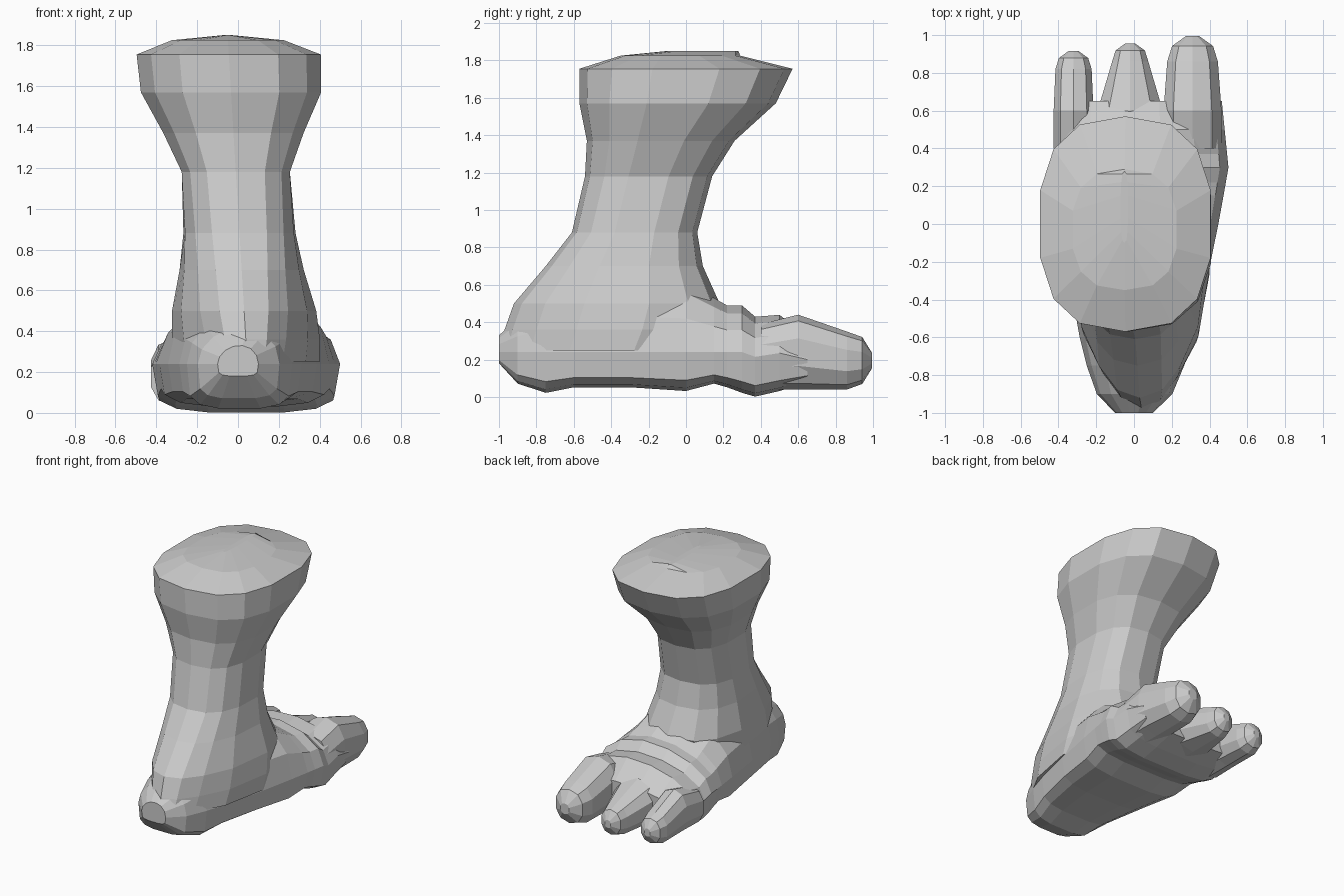
import bpy, bmesh
from math import cos, sin, pi, sqrt, copysign

cube = bpy.data.objects.get("Cube")
if cube:
    bpy.data.objects.remove(cube, do_unlink=True)

grey = (0.6, 0.6, 0.6, 1)
material = bpy.data.materials.new("plain grey")
material.use_nodes = True
material.diffuse_color = grey
material.node_tree.nodes["Principled BSDF"].inputs["Base Color"].default_value = grey


def loft(name, rings):
    """Skin a list of equal-length point rings and cap both ends."""
    bm = bmesh.new()
    loops = [[bm.verts.new(point) for point in ring] for ring in rings]
    for lower, upper in zip(loops, loops[1:]):
        for i in range(len(lower)):
            bm.faces.new((lower[i - 1], lower[i], upper[i], upper[i - 1]))
    bm.faces.new(loops[0])
    bm.faces.new(loops[-1])
    bmesh.ops.recalc_face_normals(bm, faces=bm.faces)
    mesh = bpy.data.meshes.new(name)
    bm.to_mesh(mesh)
    bm.free()
    mesh.materials.append(material)
    obj = bpy.data.objects.new(name, mesh)
    bpy.context.collection.objects.link(obj)
    return obj


def mix(start, end, factor):
    return start + (end - start) * factor


def power(value, exponent):
    return copysign(abs(value) ** exponent, value)


def oval(sides, first_angle, exponent):
    """Unit oval; an exponent below one makes it squarer."""
    for i in range(sides):
        angle = first_angle + 2 * pi * i / sides
        yield power(cos(angle), exponent), power(sin(angle), exponent)


def leg_ring(height, half_width, back, front):
    """Rounded-square level ring, pinched towards the heel low down."""
    pinch = max(0, 1 - height) * 0.8
    centre = (1 - height) * 0.06
    middle, reach = (back + front) / 2, (front - back) / 2
    return [(centre + half_width * u * (1 - pinch * max(0, -v)), middle + reach * v, height)
            for u, v in oval(14, pi / 2, 0.77)]


def foot_ring(y, bottom, top):
    """Upright section: flat sole below, dome above, higher on the inner side."""
    spread = min(1, (y + 1) / 1.3)
    half_width = 0.1 + 0.36 * sqrt(spread) - max(0, y - 0.3) * 0.1
    centre = 0.04 * spread
    waist = min(0.24, (bottom + top) / 2)
    ring = []
    for u, v in oval(14, 0, 1):
        if v > 0:
            z = mix(waist, top, v * (1 + u * 0.1))
        else:
            z = mix(waist, bottom, abs(v) ** 0.4)
            u = power(u, 0.6)
        ring.append((centre + half_width * u, y, z))
    return ring


def toe(name, x, radius, root_radius, tip, height):
    """Tapering finger-like body that ends in a rounded tip."""
    ground = 0.04
    stations = [(0.4, root_radius, height + 0.04), (0.6, root_radius, height + 0.09)]
    stations += [(tip - radius * (1 - sin(a)), radius * cos(a), height)
                 for a in (0, pi / 5, pi / 2.4)]
    rings = []
    for y, width, top in stations:
        middle = (top + ground) / 2
        half_height = (top - ground) / 2 * min(width / radius, 1)
        rings.append([(x + width * u, y, middle + half_height * v)
                      for u, v in oval(10, pi / 10, 0.85)])
    return loft(name, rings)


# Leg with its gently ridged cap: height, half width, back, front
leg = loft("leg", [leg_ring(*row) for row in [
    (0.25, 0.36, -1, 0.1),
    (0.36, 0.37, -0.97, 0.15),
    (0.5, 0.36, -0.92, 0.18),
    (0.7, 0.31, -0.75, 0.09),
    (0.88, 0.28, -0.61, 0.06),
    (1.18, 0.27, -0.54, 0.14),
    (1.37, 0.35, -0.53, 0.26),
    (1.57, 0.45, -0.57, 0.48),
    (1.755, 0.46, -0.57, 0.57),
    (1.825, 0.28, -0.35, 0.29),
    (1.85, 0.02, -0.1, 0.28)]])

# Foot with its instep crease: distance along, sole height, top height
foot = loft("foot", [foot_ring(*row) for row in [
    (-1, 0.18, 0.33),
    (-0.9, 0.07, 0.42),
    (-0.75, 0.02, 0.5),
    (-0.6, 0.05, 0.55),
    (-0.3, 0.05, 0.65),
    (0, 0.03, 0.62),
    (0.15, 0.07, 0.53),
    (0.22, 0.05, 0.49),
    (0.3, 0.02, 0.49),
    (0.37, 0, 0.43),
    (0.5, 0.03, 0.44),
    (0.65, 0.08, 0.32)]])

# Toes, from the inner side outwards
toes = [toe("big_toe", 0.31, 0.14, 0.16, 1, 0.35),
        toe("middle_toe", -0.02, 0.1, 0.18, 0.96, 0.27),
        toe("little_toe", -0.32, 0.1, 0.11, 0.92, 0.27)]

# Merge everything into one skin
parts = [leg] + toes
for part in parts:
    union = foot.modifiers.new("join " + part.name, 'BOOLEAN')
    union.operation = 'UNION'
    union.solver = 'EXACT'
    union.object = part
graph = bpy.context.evaluated_depsgraph_get()
foot.data = bpy.data.meshes.new_from_object(foot.evaluated_get(graph))
foot.modifiers.clear()
for part in parts:
    bpy.data.objects.remove(part, do_unlink=True)
